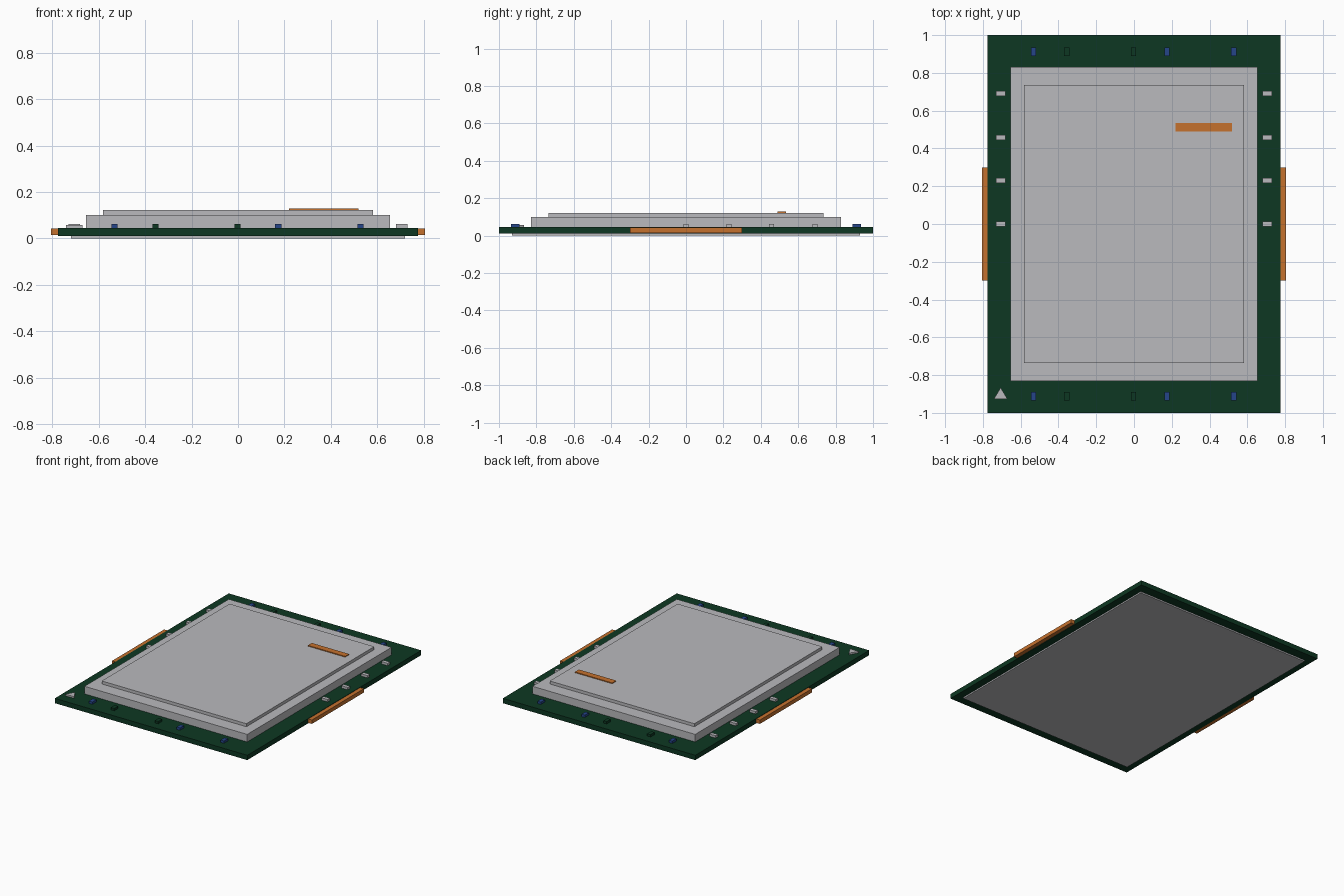
import bpy
import bmesh

cube = bpy.data.objects.get("Cube")
if cube:
    bpy.data.objects.remove(cube, do_unlink=True)


def material(name, rgb):
    m = bpy.data.materials.new(name)
    m.use_nodes = True
    m.diffuse_color = (*rgb, 1)
    m.node_tree.nodes["Principled BSDF"].inputs["Base Color"].default_value = (*rgb, 1)
    return m


green = material("board_green", (0.004, 0.039, 0.016))
silver = material("silver_grey", (0.49, 0.49, 0.51))
copper = material("copper_orange", (0.56, 0.165, 0.027))
blue = material("component_blue", (0.018, 0.06, 0.25))


def prism(name, outline, z0, z1, mat):
    """Extrude a flat outline from z0 up to z1."""
    bm = bmesh.new()
    face = bm.faces.new([bm.verts.new((x, y, z0)) for x, y in outline])
    top = bmesh.ops.extrude_face_region(bm, geom=[face])["geom"]
    verts = [v for v in top if isinstance(v, bmesh.types.BMVert)]
    bmesh.ops.translate(bm, verts=verts, vec=(0, 0, z1 - z0))
    bmesh.ops.recalc_face_normals(bm, faces=bm.faces)
    mesh = bpy.data.meshes.new(name)
    bm.to_mesh(mesh)
    bm.free()
    mesh.materials.append(mat)
    obj = bpy.data.objects.new(name, mesh)
    bpy.context.collection.objects.link(obj)
    return obj


def block(name, x, y, width, depth, z0, z1, mat):
    """Box centred on x, y."""
    w, d = width / 2, depth / 2
    return prism(name, [(x - w, y - d), (x + w, y - d), (x + w, y + d), (x - w, y + d)],
                 z0, z1, mat)


# Board, underside contact plate and stepped metal lid
BOARD_TOP = 0.045
LID_TOP = 0.122
block("contact_plate", 0, 0, 1.44, 1.86, 0, 0.012, silver)
block("board", 0, 0, 1.55, 2, 0.01, BOARD_TOP, green)
block("lid_base", 0, 0, 1.31, 1.66, BOARD_TOP, 0.1, silver)
block("lid_top", 0, 0, 1.165, 1.47, 0.1, LID_TOP, silver)
block("lid_marking", 0.37, 0.512, 0.3, 0.045, LID_TOP, 0.128, copper)

# Copper edge strips and silver side pads
for side, sign in (("left", 1), ("right", -1)):
    block(f"{side}_edge_strip", sign * 0.788, 0, 0.034, 0.6, 0.014, 0.042, copper)
    for i, y in enumerate((0, 0.23, 0.457, 0.69)):
        block(f"{side}_pad_{i + 1}", sign * 0.706, y, 0.05, 0.027, BOARD_TOP, 0.062, silver)

# Small components along the front and back edges
for end, sign in (("front", -1), ("back", 1)):
    for i, (x, mat) in enumerate(((-0.532, blue), (-0.356, green), (-0.002, green),
                                  (0.174, blue), (0.528, blue))):
        block(f"{end}_component_{i + 1}", x, sign * 0.912, 0.027, 0.046, BOARD_TOP, 0.062, mat)

# Corner orientation triangle
prism("corner_marker", [(-0.742, -0.927), (-0.67, -0.927), (-0.706, -0.866)],
      BOARD_TOP, 0.057, silver)
